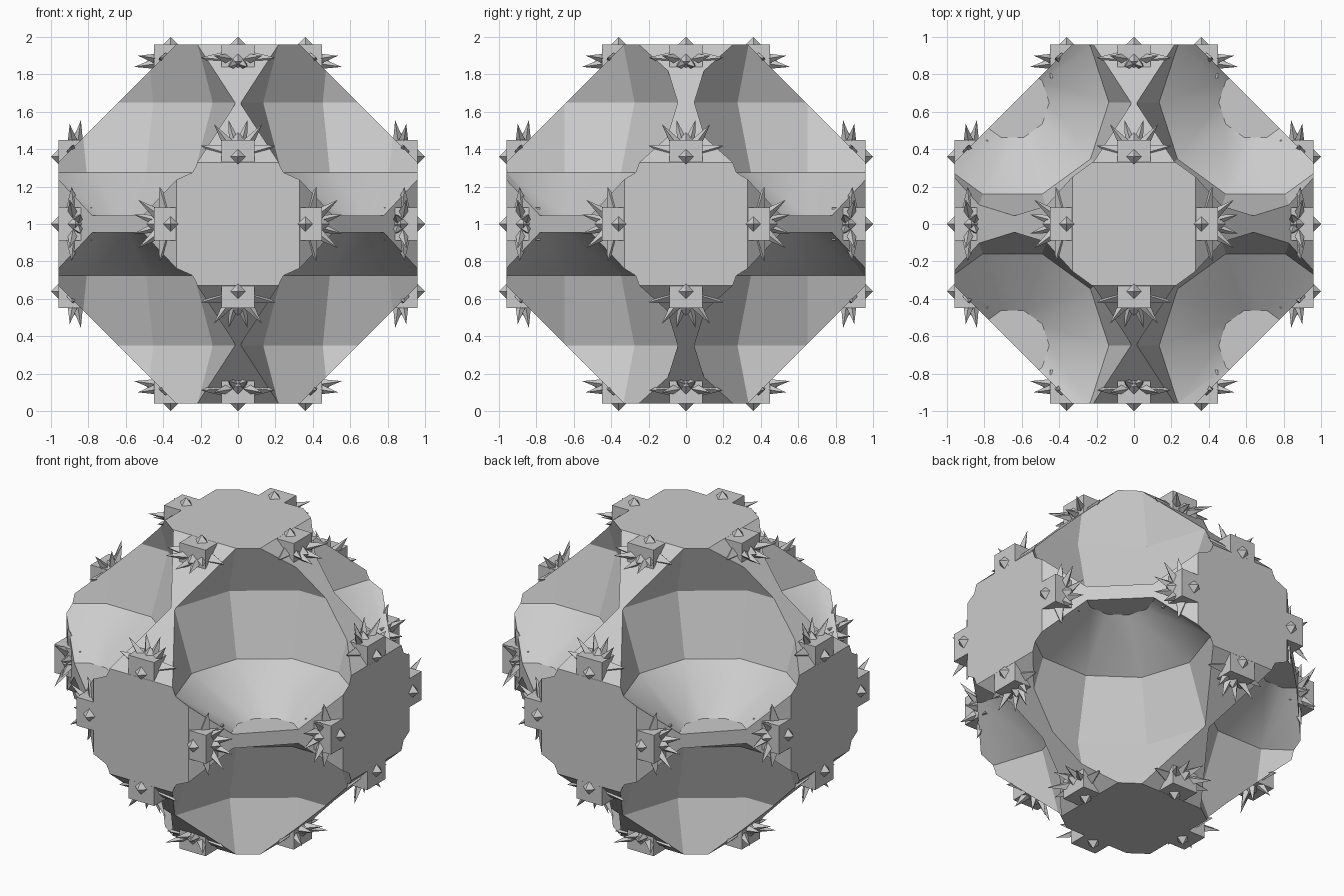
import bpy, bmesh, math
from mathutils import Vector, Matrix

cube = bpy.data.objects.get("Cube")
if cube:
    bpy.data.objects.remove(cube, do_unlink=True)

HALF = 0.96        # distance of the flat faces from the centre
CHAMFER = 1.29     # sum of two coordinates on the slanted edges
BOWL_POS, BOWL_R = 0.65, 0.637
MID = Vector((0, 0, 1))

grey = bpy.data.materials.new("plain grey")
grey.use_nodes = True
grey.diffuse_color = (0.6, 0.6, 0.6, 1)
grey.node_tree.nodes["Principled BSDF"].inputs["Base Color"].default_value = (0.6, 0.6, 0.6, 1)


def make_object(name, bm):
    bmesh.ops.recalc_face_normals(bm, faces=bm.faces[:])
    mesh = bpy.data.meshes.new(name)
    bm.to_mesh(mesh)
    bm.free()
    mesh.materials.append(grey)
    obj = bpy.data.objects.new(name, mesh)
    obj.location = MID
    bpy.context.collection.objects.link(obj)
    return obj


def activate(obj):
    bpy.ops.object.select_all(action='DESELECT')
    obj.select_set(True)
    bpy.context.view_layer.objects.active = obj


# Body: a cube with its twelve edges cut off at 45 degrees
bm = bmesh.new()
bmesh.ops.create_cube(bm, size=2 * HALF)
for i, j in ((0, 1), (0, 2), (1, 2)):
    for a in (-1, 1):
        for b in (-1, 1):
            n = Vector((0, 0, 0))
            n[i], n[j] = a, b
            bmesh.ops.bisect_plane(bm, geom=bm.verts[:] + bm.edges[:] + bm.faces[:],
                                   plane_co=n * CHAMFER / 2, plane_no=n, clear_outer=True)
            rim = [e for e in bm.edges if e.is_boundary]
            bmesh.ops.holes_fill(bm, edges=rim, sides=0)
body = make_object("body", bm)

# Ten-sided balls with flat ends, one at each corner, that hollow out the bowls
SIDES = 10
bm = bmesh.new()
for sx in (-1, 1):
    for sy in (-1, 1):
        for sz in (-1, 1):
            centre = Vector((sx, sy, sz)) * BOWL_POS
            rings = []
            for k in range(-2, 3):
                lat = math.radians(36 * k)
                rings.append([bm.verts.new(centre + BOWL_R * Vector((
                    math.cos(lat) * math.cos(math.tau * s / SIDES),
                    math.cos(lat) * math.sin(math.tau * s / SIDES),
                    math.sin(lat)))) for s in range(SIDES)])
            for low, high in zip(rings, rings[1:]):
                for s in range(SIDES):
                    t = (s + 1) % SIDES
                    bm.faces.new((low[s], low[t], high[t], high[s]))
            bm.faces.new(rings[0][::-1])
            bm.faces.new(rings[-1])
cutter = make_object("bowl_cutter", bm)
cutter.hide_render = True

mod = body.modifiers.new("bowls", 'BOOLEAN')
mod.operation = 'DIFFERENCE'
mod.solver = 'EXACT'
mod.object = cutter
activate(body)
bpy.ops.object.modifier_apply(modifier=mod.name)
bpy.data.objects.remove(cutter, do_unlink=True)
activate(body)
bpy.ops.object.shade_smooth_by_angle(angle=math.radians(30))


# Crystal clusters where each strut meets a flat face
def add_spike(bm, tip, radius):
    tip = Vector(tip)
    turn = tip.to_track_quat('Z', 'Y').to_matrix().to_4x4()
    bmesh.ops.create_cone(bm, cap_ends=True, segments=4, radius1=radius, radius2=0,
                          depth=tip.length,
                          matrix=Matrix.Translation(tip / 2) @ turn)


def crystal_mesh():
    bm = bmesh.new()
    bmesh.ops.create_cube(bm, size=0.179)
    for axis in range(3):
        for s in (-1, 1):
            tip = Vector((0, 0, 0))
            tip[axis] = s * 0.13
            add_spike(bm, tip, 0.13)
    for s in (-1, 1):
        add_spike(bm, (0.175, 0.13 * s, 0.03), 0.05)
        add_spike(bm, (0.195, 0.05 * s, -0.03), 0.05)
        add_spike(bm, (-0.05, 0.20 * s, 0.03), 0.07)
        add_spike(bm, (0.06, 0.20 * s, 0.02), 0.07)
    bmesh.ops.recalc_face_normals(bm, faces=bm.faces[:])
    mesh = bpy.data.meshes.new("crystal_cluster")
    bm.to_mesh(mesh)
    bm.free()
    mesh.materials.append(grey)
    return mesh


crystal = crystal_mesh()
axes = [Vector([s if k == i else 0 for k in range(3)]) for i in range(3) for s in (-1, 1)]
for out in axes:
    for along in axes:
        if abs(out.dot(along)) > 0.5:
            continue
        side = out.cross(along)
        frame = Matrix((along, side, out)).transposed().to_4x4()
        obj = bpy.data.objects.new("crystal_cluster", crystal)
        obj.matrix_world = Matrix.Translation(MID + along * 0.36 + out * 0.87) @ frame
        bpy.context.collection.objects.link(obj)
